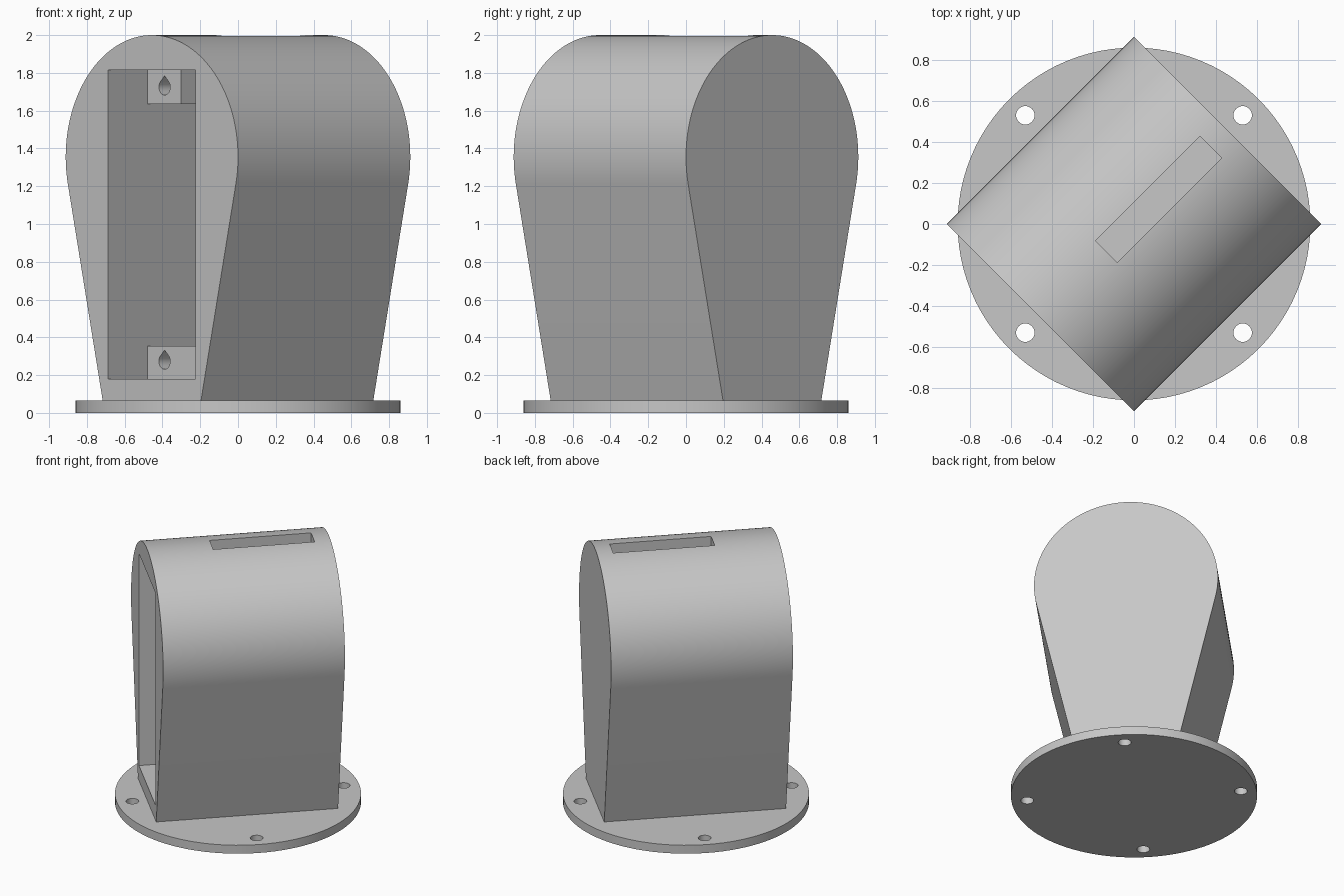
import bpy, bmesh
from math import sin, cos, pi, radians, sqrt, atan2, acos, hypot

old = bpy.data.objects.get("Cube")
if old:
    bpy.data.objects.remove(old, do_unlink=True)

grey = bpy.data.materials.new("plain grey")
grey.use_nodes = True
grey.diffuse_color = (0.57, 0.57, 0.57, 1)
grey.node_tree.nodes["Principled BSDF"].inputs["Base Color"].default_value = grey.diffuse_color

R = 0.645            # radius of the rounded top and half depth of the body
TOP_Z = 2 - R        # centre height of the rounded top
BASE = 0.065         # plate thickness
FOOT = 0.368         # half width of the body where it meets the plate
INNER = 0.328        # half width of the cavity
LOW, HIGH = 0.18, 1.815


def arc(cx, cz, r, a0, a1, n):
    return [(cx + r * cos(a0 + (a1 - a0) * i / n), cz + r * sin(a0 + (a1 - a0) * i / n))
            for i in range(n + 1)]


def rect(x0, x1, z0, z1):
    return [(x0, z0), (x1, z0), (x1, z1), (x0, z1)]


def prism(name, outline, start, end, upright=False):
    """Extrude an outline along y, or along z when upright."""
    bm = bmesh.new()
    rings = []
    for d in (start, end):
        rings.append([bm.verts.new((a, b, d) if upright else (a, d, b)) for a, b in outline])
    n = len(outline)
    bm.faces.new(rings[0])
    bm.faces.new(rings[1])
    for i in range(n):
        j = (i + 1) % n
        bm.faces.new((rings[0][i], rings[0][j], rings[1][j], rings[1][i]))
    bmesh.ops.recalc_face_normals(bm, faces=bm.faces)
    mesh = bpy.data.meshes.new(name)
    bm.to_mesh(mesh)
    bm.free()
    mesh.materials.append(grey)
    ob = bpy.data.objects.new(name, mesh)
    bpy.context.collection.objects.link(ob)
    return ob


def cut(ob, cutters):
    """Subtract the cutters, keep the result and remove the helpers."""
    for c in cutters:
        c.hide_render = True
        m = ob.modifiers.new("cut", 'BOOLEAN')
        m.operation = 'DIFFERENCE'
        m.solver = 'EXACT'
        m.object = c
    bpy.context.view_layer.update()
    dg = bpy.context.evaluated_depsgraph_get()
    mesh = bpy.data.meshes.new_from_object(ob.evaluated_get(dg))
    ob.modifiers.clear()
    ob.data = mesh
    for c in cutters:
        bpy.data.objects.remove(c, do_unlink=True)


# Round base plate with four bolt holes
plate = prism("base_plate", arc(0, 0, 0.86, 0, 2 * pi, 96)[:-1], 0, BASE, True)
cut(plate, [prism("bolt_hole", arc(sx * 0.53, sy * 0.53, 0.045, 0, 2 * pi, 32)[:-1], -0.1, 0.2, True)
            for sx in (-1, 1) for sy in (-1, 1)])

# Body: rounded top with sides running tangent down to a narrower foot
dz = TOP_Z - BASE
tangent = acos(R / hypot(FOOT, dz)) - atan2(dz, FOOT)
outline = [(-FOOT, BASE), (FOOT, BASE)] + arc(0, TOP_Z, R, tangent, pi - tangent, 80)
body = prism("body_shell", outline, -R, R)

# Deep cavity behind the opening, and the slot through the roof
cut(body, [prism("cavity", rect(-INNER, INNER, LOW, HIGH), -R - 0.1, 0.53),
           prism("roof_slot", rect(-0.075, 0.075, HIGH - 0.1, 2.1), -0.19, 0.53)])


def teardrop(x, z, r=0.042):
    pts = arc(x, z, r, pi * 0.75, pi * 2.25, 30) + [(x, z + r * sqrt(2))]
    return prism("screw_hole", pts, -0.6, 0.1)


# Mounting blocks with teardrop screw holes
TAB = (-0.35, -0.19)
lower = prism("lower_mount", rect(-INNER, INNER, LOW, 0.355), *TAB)
cut(lower, [teardrop(s * 0.2, 0.273) for s in (-1, 1)])
parts = [plate, body, lower]
for side, s in (("right", -1), ("left", 1)):
    x0, x1 = sorted((s * INNER, s * 0.075))
    tab = prism("upper_mount_" + side, rect(x0, x1, 1.635, HIGH), *TAB)
    cut(tab, [teardrop(s * 0.2, 1.725)])
    parts.append(tab)

# Turn the body an eighth of a turn on the plate and shade the round surfaces
bpy.ops.object.select_all(action='DESELECT')
for ob in parts:
    if ob is not plate:
        ob.rotation_euler.z = radians(-45)
    ob.select_set(True)
bpy.context.view_layer.objects.active = body
bpy.ops.object.shade_smooth_by_angle(angle=radians(30))
